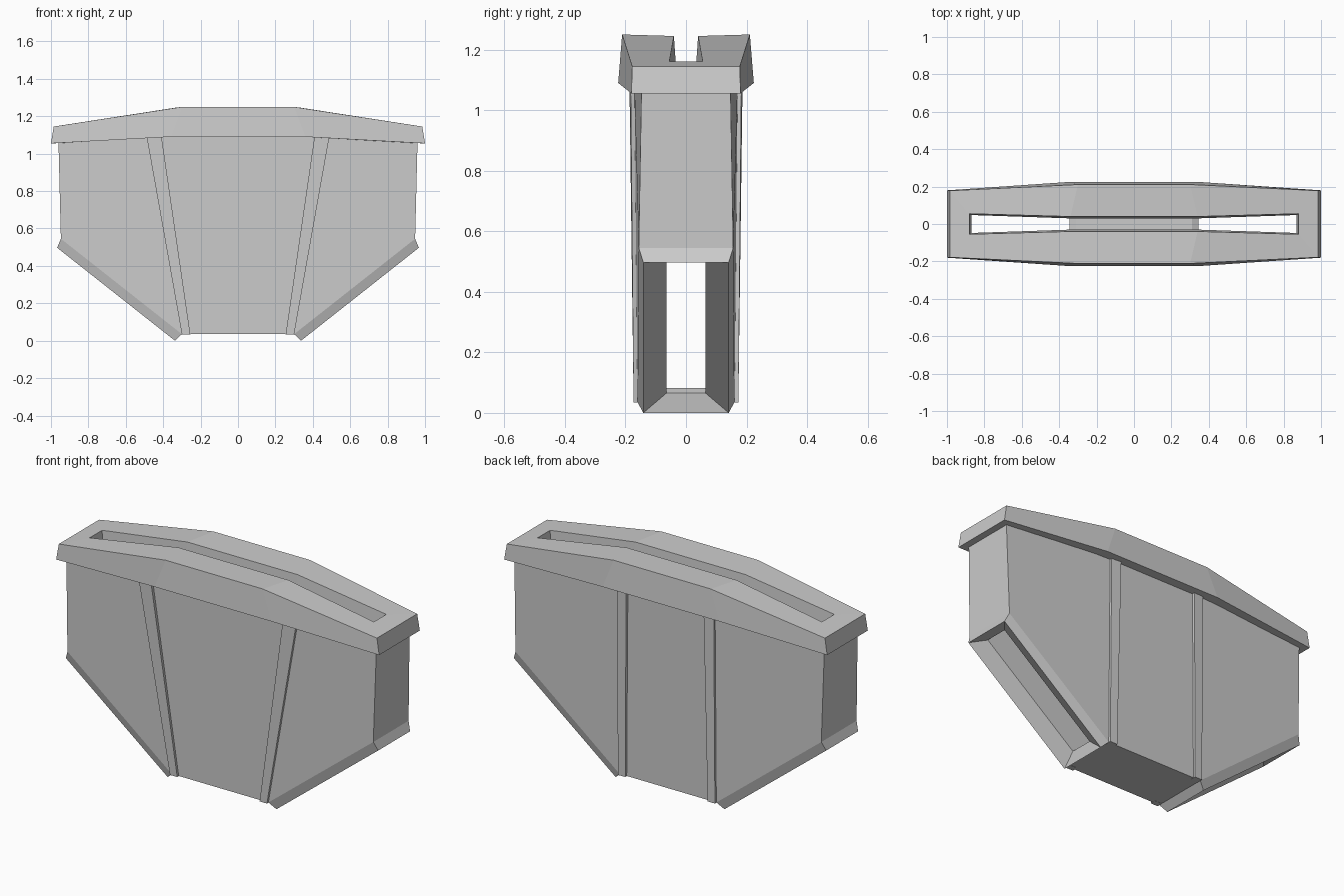
import bpy, bmesh

if "Cube" in bpy.data.objects:
    bpy.data.objects.remove(bpy.data.objects["Cube"])

def build(name, faces):
    """Make an object from faces given as lists of corner points."""
    bm = bmesh.new()
    for f in faces:
        bm.faces.new([bm.verts.new(p) for p in f])
    bmesh.ops.remove_doubles(bm, verts=bm.verts, dist=0.0005)
    bmesh.ops.recalc_face_normals(bm, faces=bm.faces)
    me = bpy.data.meshes.new(name)
    bm.to_mesh(me)
    bm.free()
    ob = bpy.data.objects.new(name, me)
    bpy.context.collection.objects.link(ob)
    return ob

def ring(end, kink):
    """Eight-point ring from an end corner and a kink corner, each (x, half y, z)."""
    half = [end, kink, (-kink[0], kink[1], kink[2]), (-end[0], end[1], end[2])]
    return half + [(x, -y, z) for x, y, z in reversed(half)]

def bridge(a, b):
    n = len(a)
    return [[a[i], a[(i + 1) % n], b[(i + 1) % n], b[i]] for i in range(n)]

def pair(p):
    """Both y sides of a point given as (x, half y, z)."""
    return [(p[0], -p[1], p[2]), p]

def flipx(f):
    return [(-x, y, z) for x, y, z in f]

def across(p, q):
    """Face spanning from one y side to the other between two points."""
    a, b = pair(p), pair(q)
    return [a[0], a[1], b[1], b[0]]

# Cap: slot walls, bowed top, sloped sides and underside
rings = [
    ring((0.88, 0.065, 1.05), (0.34, 0.065, 1.08)),
    ring((0.87, 0.048, 1.06), (0.34, 0.03, 1.10)),
    ring((0.88, 0.055, 1.161), (0.34, 0.04, 1.245)),
    ring((0.985, 0.178, 1.145), (0.30, 0.211, 1.25)),
    ring((1.0, 0.18, 1.055), (0.36, 0.224, 1.09)),
    ring((0.93, 0.12, 1.057), (0.40, 0.15, 1.09)),
]
build("slotted_cap", [f for a, b in zip(rings, rings[1:]) for f in bridge(a, b)])

# Body shell corners (x, half y, z)
top, side, base = (0.96, 0.147, 1.07), (0.947, 0.156, 0.545), (0.30, 0.16, 0.035)
rim_hi, rim_lo = (0.967, 0.141, 0.497), (0.337, 0.141, 0.0)
in_hi, in_lo = (0.903, 0.065, 0.503), (0.346, 0.065, 0.065)
faces = [across(base, (-base[0], base[1], base[2]))]
mirrored = [across(top, side), across(side, rim_hi), across(base, rim_lo),
            across(rim_hi, in_hi), across(rim_lo, in_lo)]
for s in (-1, 1):
    def at(p):
        return (p[0], s * p[1], p[2])
    kink = (0.44 if s < 0 else 0.28, 0.171, 1.10)
    # broad panels
    mid = [at(kink), at(base)]
    faces.append(mid + flipx(mid)[::-1])
    mirrored.append([at(kink), at(top), at(side), at(base)])
    # bevelled lip and funnel walls of the sloping openings
    mirrored.append([at(side), at(base), at(rim_lo), at(rim_hi)])
    mirrored.append([at(rim_hi), at(rim_lo), at(in_lo), at(in_hi)])
build("body_shell", faces + mirrored + [flipx(f) for f in mirrored])

# Inner channel: floor, end walls and long walls
floor, wall_top, mid_top = (0.31, 0.065, 0.083), (0.88, 0.065, 1.05), (0.34, 0.065, 1.08)
faces = [across(floor, (-floor[0], floor[1], floor[2]))]
for f in (across(in_lo, floor), across(in_hi, wall_top)):
    faces += [f, flipx(f)]
for s in (-1, 1):
    half = [(x, s * y, z) for x, y, z in (floor, in_lo, in_hi, wall_top, mid_top)]
    faces.append(half + flipx(half)[::-1])
build("inner_channel", faces)

# Ribs: slanted on the front, upright on the back
for s, label, t0, t1 in ((-1, "front", 0.41, 0.49), (1, "back", 0.24, 0.30)):
    for m, hand in ((-1, "left"), (1, "right")):
        outline = [(t0, 0.187, 1.10), (t1, 0.183, 1.10), (0.30, 0.173, 0.034), (0.255, 0.173, 0.034)]
        outer = [(m * x, s * y, z) for x, y, z in outline]
        inner = [(x, s * 0.14, z) for x, y, z in outer]
        build(f"{label}_{hand}_rib", [outer, inner] + bridge(outer, inner))
